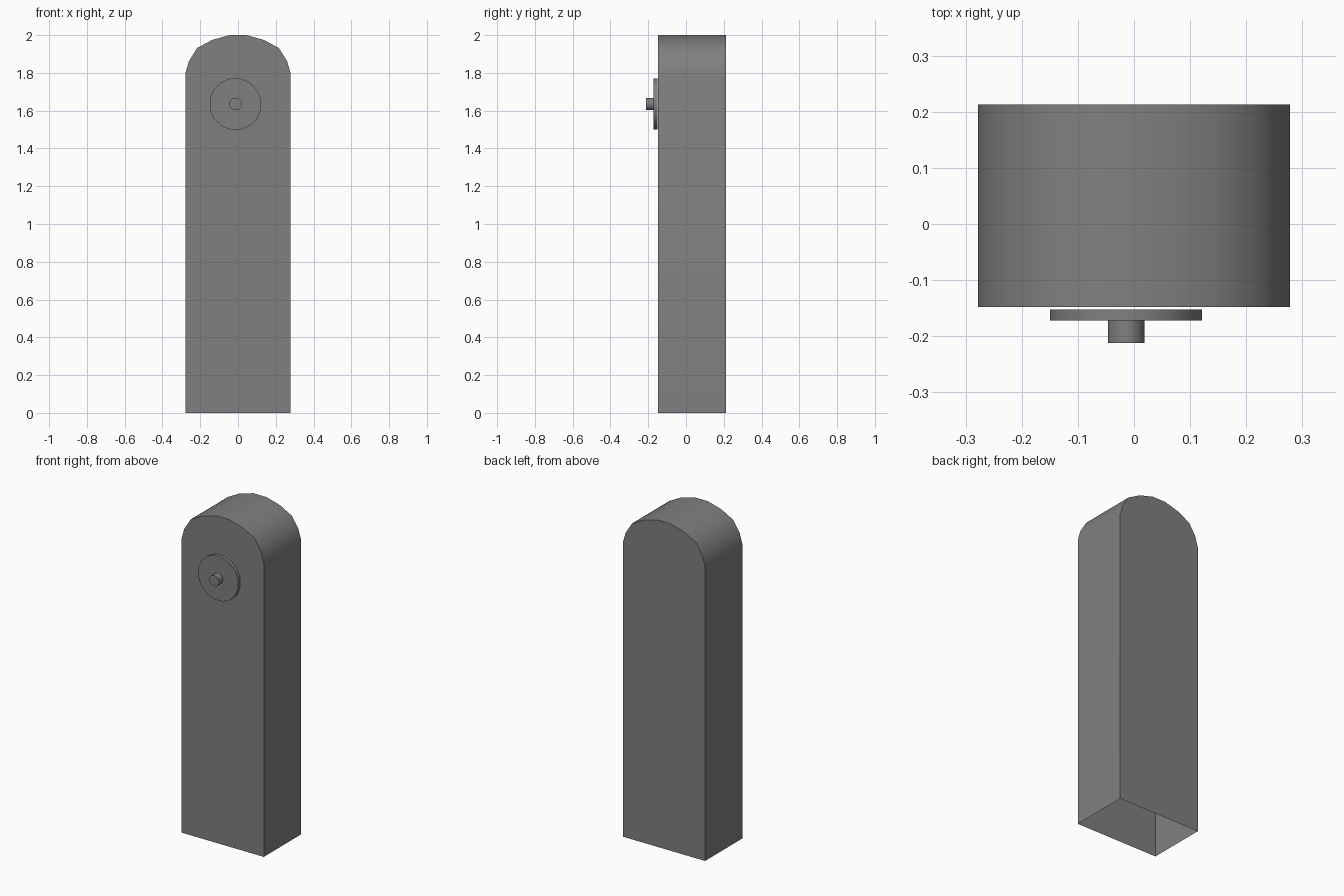
import bpy, bmesh, math
from mathutils import Matrix

cube = bpy.data.objects.get("Cube")
if cube:
    bpy.data.objects.remove(cube, do_unlink=True)

# Single grey finish
grey = bpy.data.materials.new("dark_grey")
grey.use_nodes = True
colour = (0.216, 0.216, 0.216, 1)
grey.diffuse_color = colour
grey.node_tree.nodes["Principled BSDF"].inputs["Base Color"].default_value = colour


def finish(name, bm):
    mesh = bpy.data.meshes.new(name)
    bm.to_mesh(mesh)
    bm.free()
    mesh.materials.append(grey)
    obj = bpy.data.objects.new(name, mesh)
    bpy.context.collection.objects.link(obj)
    bpy.ops.object.select_all(action='DESELECT')
    obj.select_set(True)
    bpy.context.view_layer.objects.active = obj
    bpy.ops.object.shade_smooth_by_angle(angle=math.radians(40))
    return obj


def round_part(name, radius, front, back, sides=16):
    """Cylinder along y, centred on the dial axis."""
    bm = bmesh.new()
    place = (Matrix.Translation((-0.014, (front + back) / 2, 1.635))
             @ Matrix.Rotation(math.pi / 2, 4, 'X')
             @ Matrix.Rotation(math.pi / sides, 4, 'Z'))
    bmesh.ops.create_cone(bm, cap_ends=True, segments=sides, radius1=radius,
                          radius2=radius, depth=back - front, matrix=place)
    return finish(name, bm)


# Arched body: right half of the outline, mirrored, extruded along y
half = [(0.278, 0), (0.278, 1.80), (0.26, 1.862), (0.217, 1.931),
        (0.138, 1.974), (0.045, 2.0)]
outline = half + [(-x, z) for x, z in reversed(half)]
bm = bmesh.new()
front_face = bm.faces.new([bm.verts.new((x, -0.148, z)) for x, z in outline])
extruded = bmesh.ops.extrude_face_region(bm, geom=[front_face], use_keep_orig=True)
bmesh.ops.translate(bm, vec=(0, 0.361, 0),
                    verts=[v for v in extruded["geom"] if isinstance(v, bmesh.types.BMVert)])
bmesh.ops.recalc_face_normals(bm, faces=bm.faces)
# The body is a shell with an open underside
underside = [f for f in bm.faces if all(v.co.z < 0.01 for v in f.verts)]
bmesh.ops.delete(bm, geom=underside, context='FACES_ONLY')
finish("arched_body", bm)

# Dial plate and its centre pin
round_part("dial_plate", 0.138, -0.172, -0.152)
round_part("dial_pin", 0.033, -0.212, -0.172)
